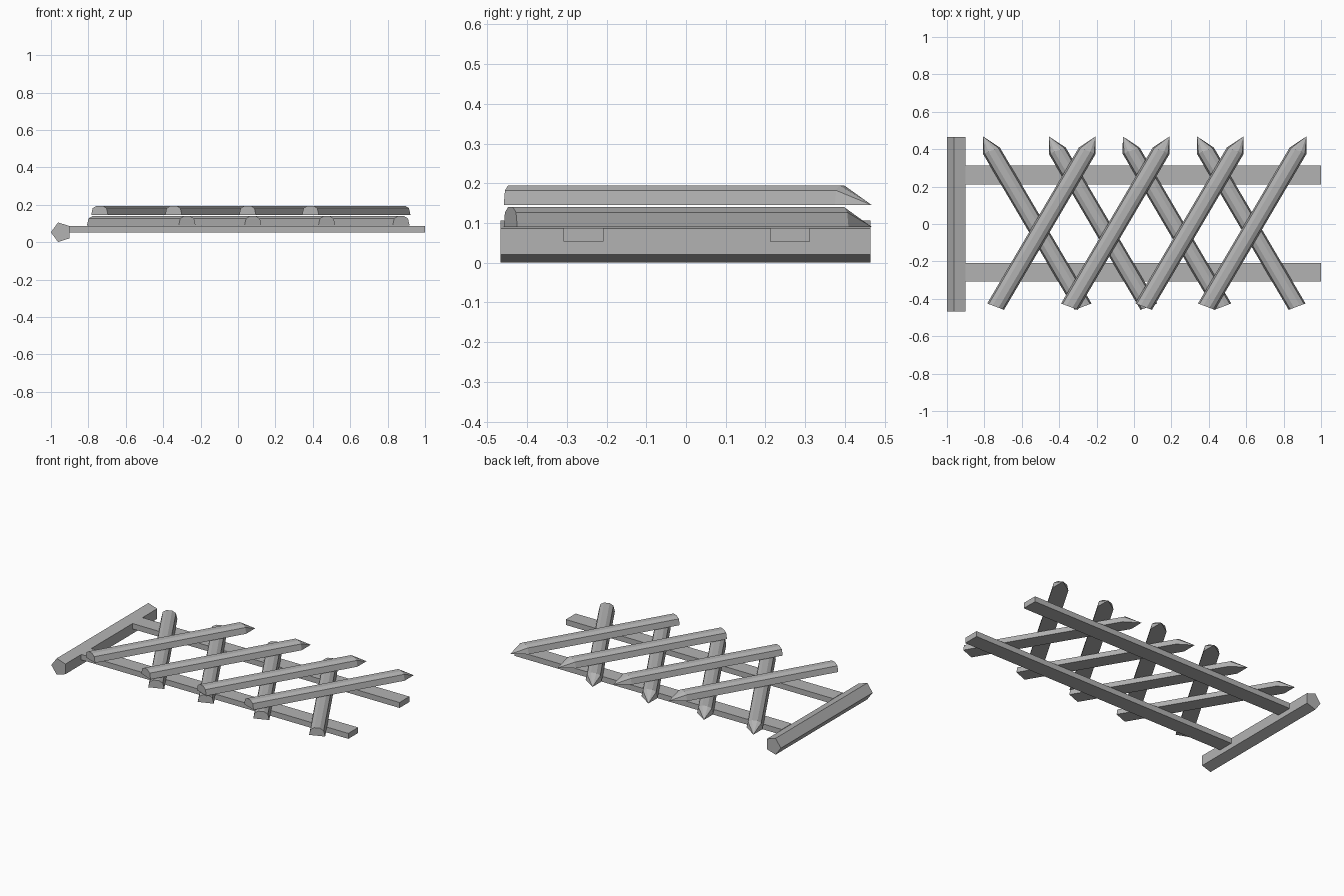
import bpy
import bmesh
from math import cos, sin, radians
from mathutils import Vector

if "Cube" in bpy.data.objects:
    bpy.data.objects.remove(bpy.data.objects["Cube"], do_unlink=True)

grey = bpy.data.materials.new("weathered_grey")
grey.use_nodes = True
colour = (0.45, 0.45, 0.45, 1)
grey.diffuse_color = colour
grey.node_tree.nodes["Principled BSDF"].inputs["Base Color"].default_value = colour


def loft(name, start, end, apex=None):
    """Join two matching rings, capping the far end flat or with a point."""
    bm = bmesh.new()
    a = [bm.verts.new(p) for p in start]
    b = [bm.verts.new(p) for p in end]
    bm.faces.new(a)
    tip = bm.verts.new(apex) if apex else None
    if not tip:
        bm.faces.new(b)
    for i in range(len(a)):
        j = (i + 1) % len(a)
        bm.faces.new((a[i], a[j], b[j], b[i]))
        if tip:
            bm.faces.new((b[i], b[j], tip))
    bmesh.ops.recalc_face_normals(bm, faces=bm.faces)
    mesh = bpy.data.meshes.new(name)
    bm.to_mesh(mesh)
    bm.free()
    mesh.materials.append(grey)
    obj = bpy.data.objects.new(name, mesh)
    bpy.context.collection.objects.link(obj)
    return obj


# Five-sided end post
R = 0.0553
ring = [(-0.945 + R * cos(radians(36 + 72 * i)), 0.0535 + R * sin(radians(36 + 72 * i)))
        for i in range(5)]
loft("end_post", [(x, -0.467, z) for x, z in ring], [(x, 0.465, z) for x, z in ring])

# Two long rails
for name, y in (("front_rail", -0.258), ("back_rail", 0.262)):
    ring = [(y + dy, z) for dy, z in ((-0.05, 0.053), (0.05, 0.053), (0.05, 0.088), (-0.05, 0.088))]
    loft(name, [(-0.9, *p) for p in ring], [(1, *p) for p in ring])

# Arched slat section: sideways factor and height
ARCH = [(-1, 0), (-0.82, 0.037), (-0.35, 0.05), (0.35, 0.05), (0.82, 0.037), (1, 0)]


def slat(name, tip_x, lean, z):
    """Slanted pointed slat; lean is the direction it tilts in x."""
    tip = Vector((tip_x, 0.468, z))
    base = Vector((tip_x - lean * 0.535, -0.442, z))
    side = Vector((0.045, -lean * 0.017, 0))
    shoulder = tip - (tip - base).normalized() * 0.088
    rings = [[c + side * s + Vector((0, 0, h)) for s, h in ARCH] for c in (base, shoulder)]
    loft(name, rings[0], rings[1], tip)


# Crossing layers of slats
for i, x in enumerate((-0.807, -0.455, -0.06, 0.337)):
    slat(f"lower_slat_{i + 1}", x, -1, 0.09)
for i, x in enumerate((-0.205, 0.19, 0.586, 0.922)):
    slat(f"upper_slat_{i + 1}", x, 1, 0.145)
